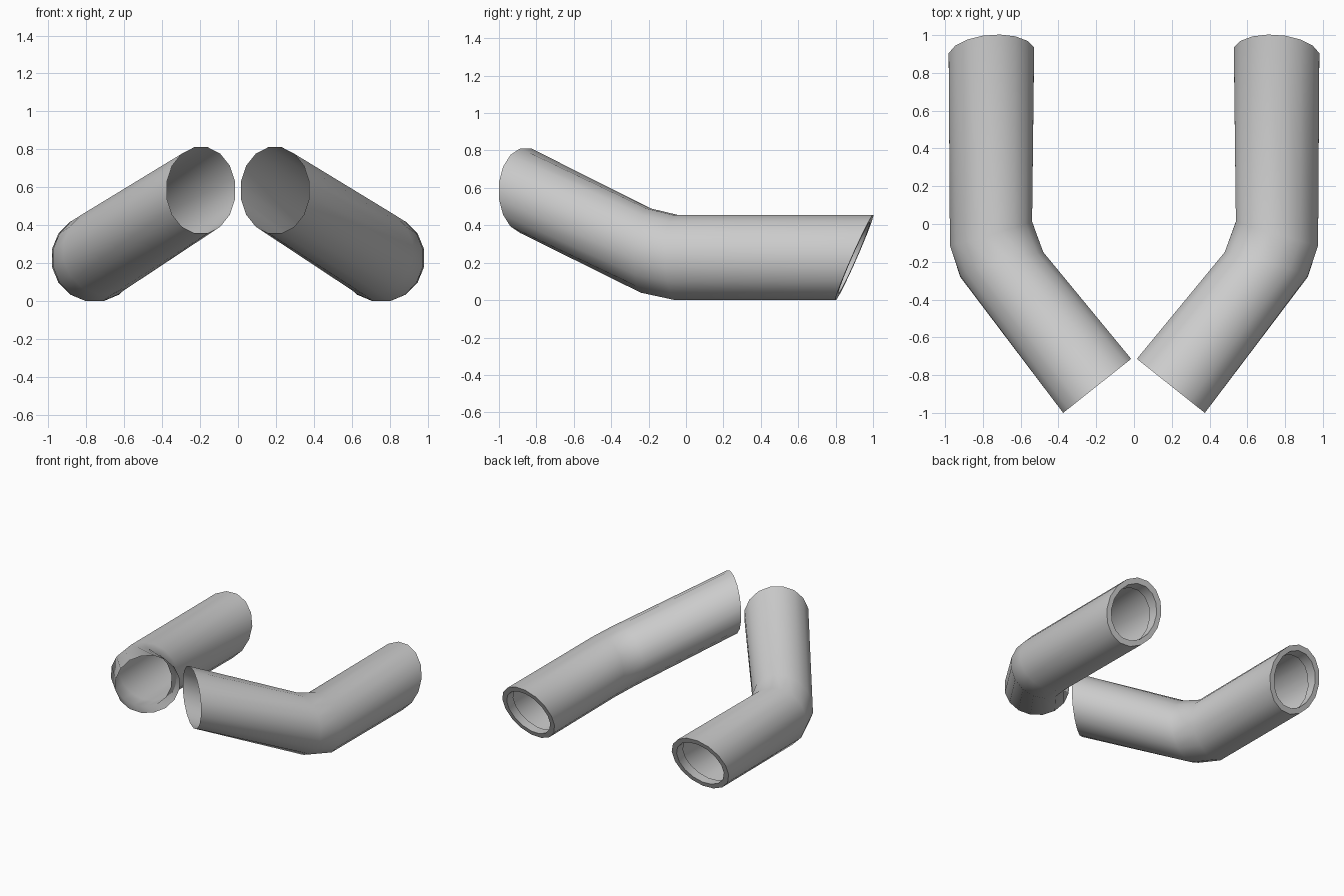
import bpy, bmesh, math
from mathutils import Vector

if "Cube" in bpy.data.objects:
    bpy.data.objects.remove(bpy.data.objects["Cube"])

SIDES = 16
RIM = 0.83      # inner radius of the rear rim relative to the outer one
DEPTH = 0.08    # depth of the short sleeve inside the rear opening

grey = bpy.data.materials.new("pipe grey")
grey.diffuse_color = (0.6, 0.6, 0.6, 1)
grey.use_nodes = True
grey.node_tree.nodes["Principled BSDF"].inputs["Base Color"].default_value = grey.diffuse_color

# Pipe cross-sections: centre, sideways half-axis, upward half-axis
REAR = ((0.755, 0.90, 0.2275), (0.226, -0.015, 0), (0, 0.10, 0.2275))
SECTIONS = [
    REAR,
    ((0.757, -0.05, 0.2275), (0.2175, -0.0625, 0), (0, -0.005, 0.2275)),
    ((0.70, -0.215, 0.265), (0.22, -0.0625, 0), (0, 0.015, 0.225)),
    ((0.195, -0.857, 0.585), (0.18, -0.143, 0), (0, 0, 0.2265)),
]


def ring(bm, section, side, scale=1.0, shift=0.0):
    c, u, v = (Vector(p) for p in section)
    k = scale / math.cos(math.pi / SIDES)
    verts = []
    for i in range(SIDES):
        a = 2 * math.pi * (i + 0.5) / SIDES
        p = c + (u * math.cos(a) + v * math.sin(a)) * k
        verts.append(bm.verts.new((p.x * side, p.y + shift, p.z)))
    return verts


def make_pipe(name, side):
    bm = bmesh.new()
    # Sleeve end, rim inner edge, then the outer shell to the open front
    rings = [ring(bm, REAR, side, RIM, -DEPTH), ring(bm, REAR, side, RIM)]
    rings += [ring(bm, s, side) for s in SECTIONS]
    for a, b in zip(rings, rings[1:]):
        for i in range(SIDES):
            j = (i + 1) % SIDES
            quad = (a[i], a[j], b[j], b[i])
            bm.faces.new(quad if side < 0 else quad[::-1])
    # Make the shell face outward
    bm.normal_update()
    top = max(bm.faces, key=lambda f: f.calc_center_median().z)
    if top.normal.z < 0:
        bmesh.ops.reverse_faces(bm, faces=bm.faces[:])
    mesh = bpy.data.meshes.new(name)
    bm.to_mesh(mesh)
    bm.free()
    mesh.materials.append(grey)
    obj = bpy.data.objects.new(name, mesh)
    bpy.context.collection.objects.link(obj)
    bpy.ops.object.select_all(action='DESELECT')
    obj.select_set(True)
    bpy.context.view_layer.objects.active = obj
    bpy.ops.object.shade_smooth_by_angle(angle=math.radians(40))


make_pipe("right_pipe", 1)
make_pipe("left_pipe", -1)
